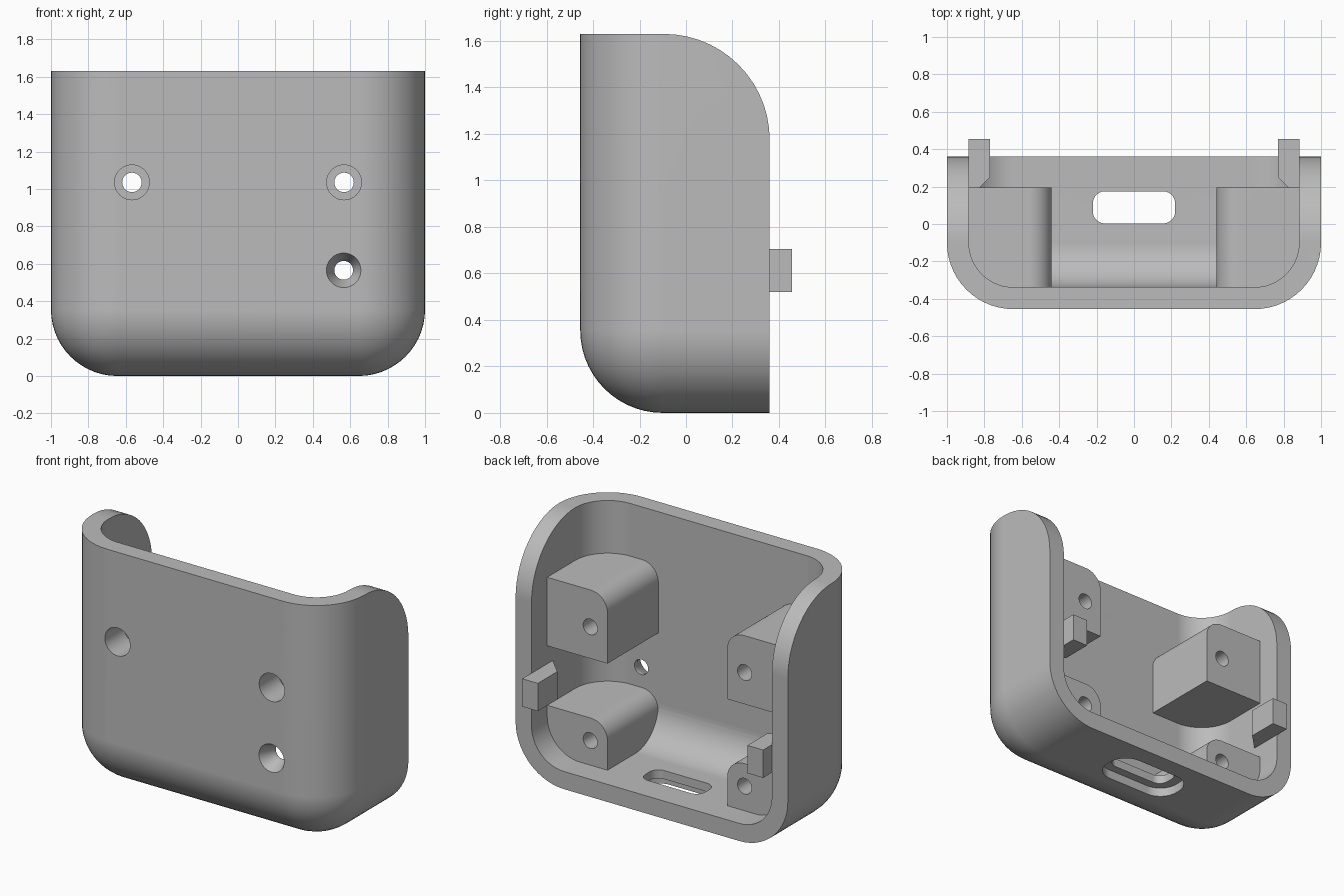
import bpy, bmesh, math
from mathutils import Vector, Matrix

old = bpy.data.objects.get("Cube")
if old:
    bpy.data.objects.remove(old, do_unlink=True)

grey = bpy.data.materials.new("plain_grey")
grey.use_nodes = True
colour = (0.5, 0.5, 0.5, 1)
grey.diffuse_color = colour
grey.node_tree.nodes["Principled BSDF"].inputs["Base Color"].default_value = colour


def make_object(name, bm):
    bmesh.ops.recalc_face_normals(bm, faces=bm.faces)
    mesh = bpy.data.meshes.new(name)
    bm.to_mesh(mesh)
    bm.free()
    mesh.materials.append(grey)
    obj = bpy.data.objects.new(name, mesh)
    bpy.context.collection.objects.link(obj)
    return obj


def box(name, lo, hi, fillets=()):
    """Box between two corners; each fillet is (radius, edges given as side signs)."""
    lo, hi = Vector(lo), Vector(hi)
    centre, half = (lo + hi) / 2, (hi - lo) / 2
    bm = bmesh.new()
    bmesh.ops.create_cube(bm, size=2)
    for v in bm.verts:
        v.co = centre + v.co * half
    for radius, sides in fillets:
        edges = []
        for e in bm.edges:
            mid = (e.verts[0].co + e.verts[1].co) / 2 - centre
            if tuple(round(m / h, 3) for m, h in zip(mid, half)) in sides:
                edges.append(e)
        bmesh.ops.bevel(bm, geom=edges, offset=radius, segments=14, profile=0.5,
                        affect='EDGES', clamp_overlap=False)
    return make_object(name, bm)


def bore(name, x, z, y0, y1, r0, r1=None):
    """Round cutter along y, with radius r0 at y0 and r1 at y1."""
    bm = bmesh.new()
    bmesh.ops.create_cone(bm, cap_ends=True, segments=40, radius1=r0,
                          radius2=r0 if r1 is None else r1, depth=y1 - y0)
    bm.transform(Matrix.Translation((x, (y0 + y1) / 2, z)) @ Matrix.Rotation(-math.pi / 2, 4, 'X'))
    return make_object(name, bm)


def cut(target, cutter):
    mod = target.modifiers.new("cut", 'BOOLEAN')
    mod.operation = 'DIFFERENCE'
    mod.solver = 'EXACT'
    mod.object = cutter
    bpy.context.view_layer.objects.active = target
    bpy.ops.object.modifier_apply(modifier=mod.name)
    bpy.data.objects.remove(cutter, do_unlink=True)


FRONT, BACK = -0.455, 0.36
WALL, BLOCK_BACK = 0.117, 0.195
# front uprights, front bottom edge and bottom side edges
shell_edges = {(-1, -1, 0), (1, -1, 0), (0, -1, -1), (-1, 0, -1), (1, 0, -1)}

# Outer shell with a large round at the top back
shell = box("rounded_housing", (-1, FRONT, 0), (1, BACK, 1.63),
            [(0.355, shell_edges), (0.455, {(0, 1, 1)})])

# Cavity, keeping the four mounting blocks solid
cavity = box("cavity_cutter", (WALL - 1, FRONT + WALL, WALL), (1 - WALL, 1, 2.2),
             [(0.355 - WALL, shell_edges)])
for s in (-1, 1):
    for bottom, top in ((0.825, 1.28), (-0.2, 0.43)):
        xs = sorted((s * 0.44, s * 1.2))
        block = box("block_cutter", (xs[0], -0.7, bottom), (xs[1], BLOCK_BACK, top),
                    [(0.12, {(-s, 0, 1)})])
        cut(cavity, block)
cut(shell, cavity)

# Screw holes: counterbored through holes above, blind holes below
for s in (-1, 1):
    x = s * 0.567
    cut(shell, bore("screw_cutter", x, 1.035, -0.6, 0.4, 0.052))
    cut(shell, bore("head_cutter", x, 1.035, -0.6, FRONT + 0.2, 0.093))
    cut(shell, bore("blind_cutter", x, 0.28, -0.2, 0.4, 0.052))

# Single countersunk hole through the front wall
cut(shell, bore("countersink_cutter", 0.565, 0.565, FRONT - 0.01, FRONT + 0.09, 0.097, 0.05))
cut(shell, bore("pilot_cutter", 0.565, 0.565, -0.6, -0.2, 0.05))

# Port slot in the floor with a wider recess underneath
uprights = {(a, b, 0) for a in (-1, 1) for b in (-1, 1)}
cut(shell, box("slot_cutter", (-0.22, 0.003, -0.1), (0.22, 0.175, 0.3), [(0.065, uprights)]))
cut(shell, box("recess_cutter", (-0.285, -0.055, -0.1), (0.285, 0.235, 0.06), [(0.13, uprights)]))

# Clips at the back rim, tapering into the side walls
parts = [shell]
for s, side in ((1, "left"), (-1, "right")):
    bm = bmesh.new()
    outline = [(0.885, 0.455), (0.77, 0.455), (0.77, 0.25), (0.885, 0.135)]
    face = bm.faces.new([bm.verts.new((s * x, y, 0.52)) for x, y in outline])
    up = bmesh.ops.extrude_face_region(bm, geom=[face])["geom"]
    bmesh.ops.translate(bm, vec=(0, 0, 0.185),
                        verts=[g for g in up if isinstance(g, bmesh.types.BMVert)])
    parts.append(make_object(side + "_clip", bm))

# Smooth rounds, crisp edges
for obj in parts:
    bpy.ops.object.select_all(action='DESELECT')
    obj.select_set(True)
    bpy.context.view_layer.objects.active = obj
    bpy.ops.object.shade_smooth_by_angle(angle=math.radians(30))
    obj.modifiers.new("even_shading", 'WEIGHTED_NORMAL').keep_sharp = True
